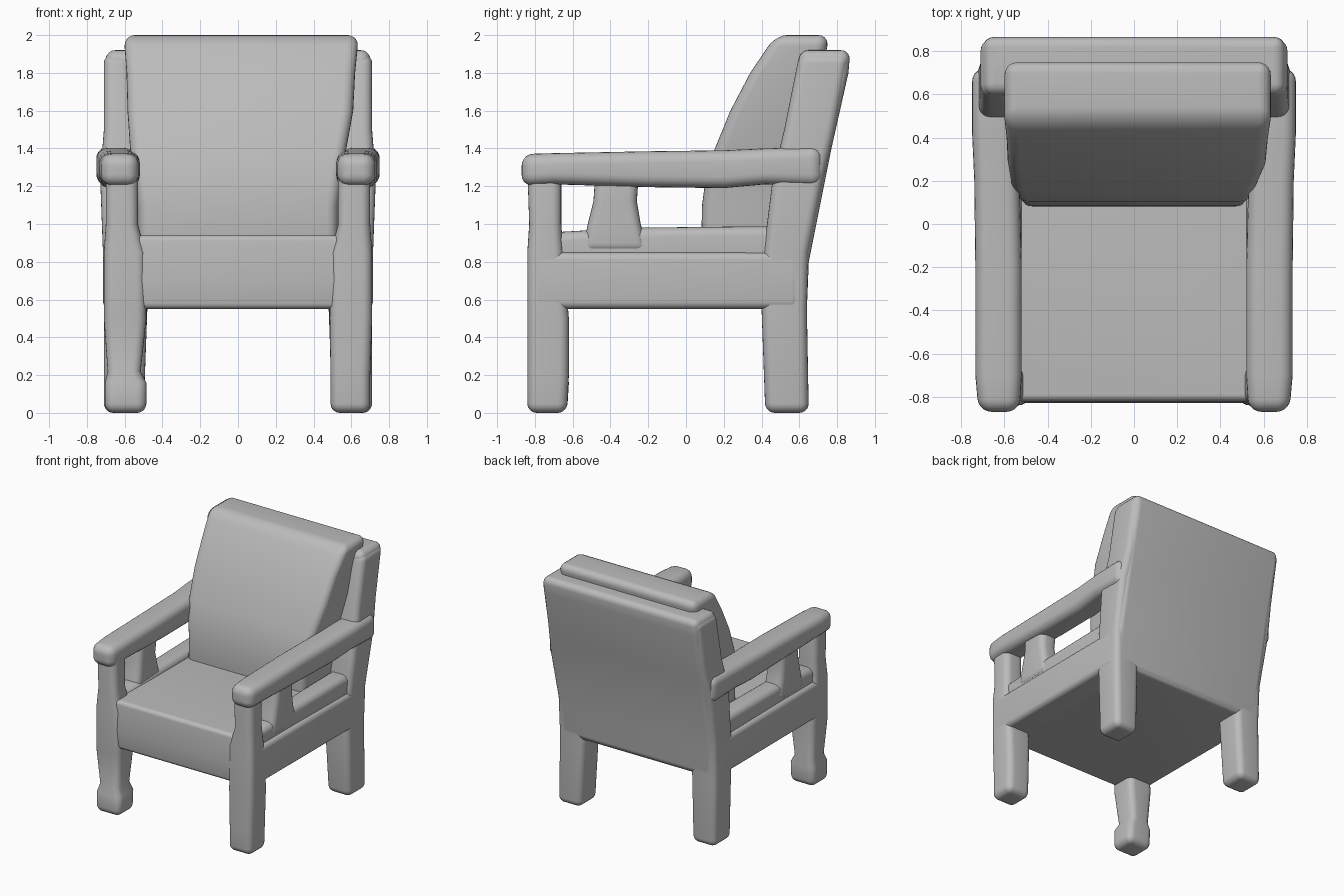
import bpy, bmesh, math

cube = bpy.data.objects.get("Cube")
if cube:
    bpy.data.objects.remove(cube, do_unlink=True)

grey = bpy.data.materials.new("clay grey")
grey.use_nodes = True
CLAY = (0.5, 0.5, 0.5, 1)
grey.diffuse_color = CLAY
grey.node_tree.nodes["Principled BSDF"].inputs["Base Color"].default_value = CLAY


def extents(sections, t):
    """Blend the cross-section extents at position t along the loft."""
    for a, b in zip(sections, sections[1:]):
        if t <= b[0]:
            f = max(0, (t - a[0]) / (b[0] - a[0]))
            return [p + (q - p) * f for p, q in zip(a[1:], b[1:])]
    return list(sections[-1][1:])


def rounded_rect(u0, u1, v0, v1, r, steps=6):
    points = []
    corners = ((u1 - r, v1 - r), (u0 + r, v1 - r), (u0 + r, v0 + r), (u1 - r, v0 + r))
    for i, (cu, cv) in enumerate(corners):
        for k in range(steps):
            a = math.pi / 2 * (i + k / (steps - 1))
            points.append((cu + r * math.cos(a), cv + r * math.sin(a)))
    return points


def loft(name, axis, sections, r, side=1):
    """Soft-edged solid through sections (position, u0, u1, v0, v1); u is x."""
    start, end = sections[0][0], sections[-1][0]
    rings = [(s[0], 0) for s in sections if start + r < s[0] < end - r]
    for k in range(6):
        a = math.pi / 2 * k / 5
        rise, inset = r * (1 - math.sin(a)), r * (1 - math.cos(a))
        rings += [(start + rise, inset), (end - rise, inset)]
    rings.sort()
    bm = bmesh.new()
    loops = []
    for t, inset in rings:
        u0, u1, v0, v1 = extents(sections, t)
        pts = rounded_rect(u0 + inset, u1 - inset, v0 + inset, v1 - inset,
                           max(r - inset, r * 0.1))
        loops.append([bm.verts.new((u * side, v, t) if axis == "z" else (u * side, t, v))
                      for u, v in pts])
    for a, b in zip(loops, loops[1:]):
        for i in range(len(a)):
            j = (i + 1) % len(a)
            bm.faces.new((a[i], a[j], b[j], b[i]))
    bm.faces.new(loops[0])
    bm.faces.new(loops[-1])
    bmesh.ops.recalc_face_normals(bm, faces=bm.faces)
    mesh = bpy.data.meshes.new(name)
    bm.to_mesh(mesh)
    bm.free()
    mesh.materials.append(grey)
    obj = bpy.data.objects.new(name, mesh)
    bpy.context.collection.objects.link(obj)
    bpy.ops.object.select_all(action="DESELECT")
    obj.select_set(True)
    bpy.context.view_layer.objects.active = obj
    bpy.ops.object.shade_smooth_by_angle(angle=math.radians(50))


# Seat block between the rails
loft("seat", "z", [(0.55, -0.6, 0.6, -0.82, 0.63), (0.7, -0.6, 0.6, -0.83, 0.64),
                   (0.94, -0.6, 0.6, -0.82, 0.65)], 0.03)

# Leaning back board and its pillow
loft("back_board", "z", [(0.55, -0.69, 0.69, 0.42, 0.64), (0.8, -0.7, 0.7, 0.42, 0.65),
                         (1.4, -0.7, 0.7, 0.5, 0.77), (1.8, -0.7, 0.7, 0.59, 0.86),
                         (1.92, -0.7, 0.7, 0.6, 0.87)], 0.05)
loft("back_cushion", "z", [(0.86, -0.53, 0.53, 0.08, 0.52), (1.1, -0.53, 0.53, 0.085, 0.6),
                           (1.25, -0.55, 0.55, 0.105, 0.63), (1.38, -0.57, 0.57, 0.145, 0.65),
                           (1.6, -0.585, 0.61, 0.235, 0.68), (1.8, -0.59, 0.62, 0.34, 0.72),
                           (2.0, -0.605, 0.64, 0.475, 0.76)], 0.06)

# Frame on each side
for side, label in ((1, "left"), (-1, "right")):
    # Front leg carries on up to the arm; the right foot is turned to a bulb
    if side < 0:
        foot = [(0, 0.485, 0.705, -0.84, -0.63), (0.16, 0.485, 0.705, -0.84, -0.62),
                (0.22, 0.515, 0.69, -0.82, -0.63)]
    else:
        foot = [(0, 0.49, 0.7, -0.84, -0.63), (0.2, 0.49, 0.7, -0.84, -0.62)]
    loft("front_leg_" + label, "z", foot + [(0.5, 0.485, 0.71, -0.84, -0.62),
         (0.85, 0.49, 0.71, -0.84, -0.65), (1.0, 0.53, 0.7, -0.83, -0.66),
         (1.3, 0.53, 0.7, -0.84, -0.66)], 0.05, side)
    # Back leg follows the lean of the back
    loft("back_leg_" + label, "z", [(0, 0.5, 0.71, 0.42, 0.65), (0.55, 0.48, 0.71, 0.4, 0.64),
         (0.85, 0.5, 0.715, 0.41, 0.65), (1.25, 0.53, 0.73, 0.46, 0.73),
         (1.5, 0.55, 0.71, 0.52, 0.79), (1.9, 0.57, 0.71, 0.6, 0.865)], 0.05, side)
    # Side rails, the upper one set back
    loft("lower_rail_" + label, "y", [(-0.82, 0.5, 0.71, 0.55, 0.85),
         (0.6, 0.5, 0.715, 0.55, 0.85)], 0.04, side)
    loft("upper_rail_" + label, "y", [(-0.8, 0.52, 0.68, 0.75, 0.95),
         (-0.3, 0.52, 0.68, 0.75, 0.98), (0.6, 0.52, 0.69, 0.75, 0.99)], 0.05, side)
    # Splayed post under the arm
    loft("arm_post_" + label, "z", [(0.85, 0.53, 0.69, -0.55, -0.2), (1.0, 0.53, 0.69, -0.52, -0.24),
         (1.12, 0.54, 0.69, -0.49, -0.26), (1.27, 0.53, 0.69, -0.48, -0.25)], 0.05, side)
    # Arm with a rounded front end
    loft("arm_" + label, "y", [(-0.87, 0.53, 0.72, 1.2, 1.37), (-0.7, 0.52, 0.735, 1.21, 1.375),
         (-0.2, 0.52, 0.735, 1.195, 1.385), (0.2, 0.53, 0.74, 1.19, 1.39),
         (0.42, 0.54, 0.75, 1.21, 1.4), (0.72, 0.56, 0.75, 1.2, 1.41)], 0.06, side)
